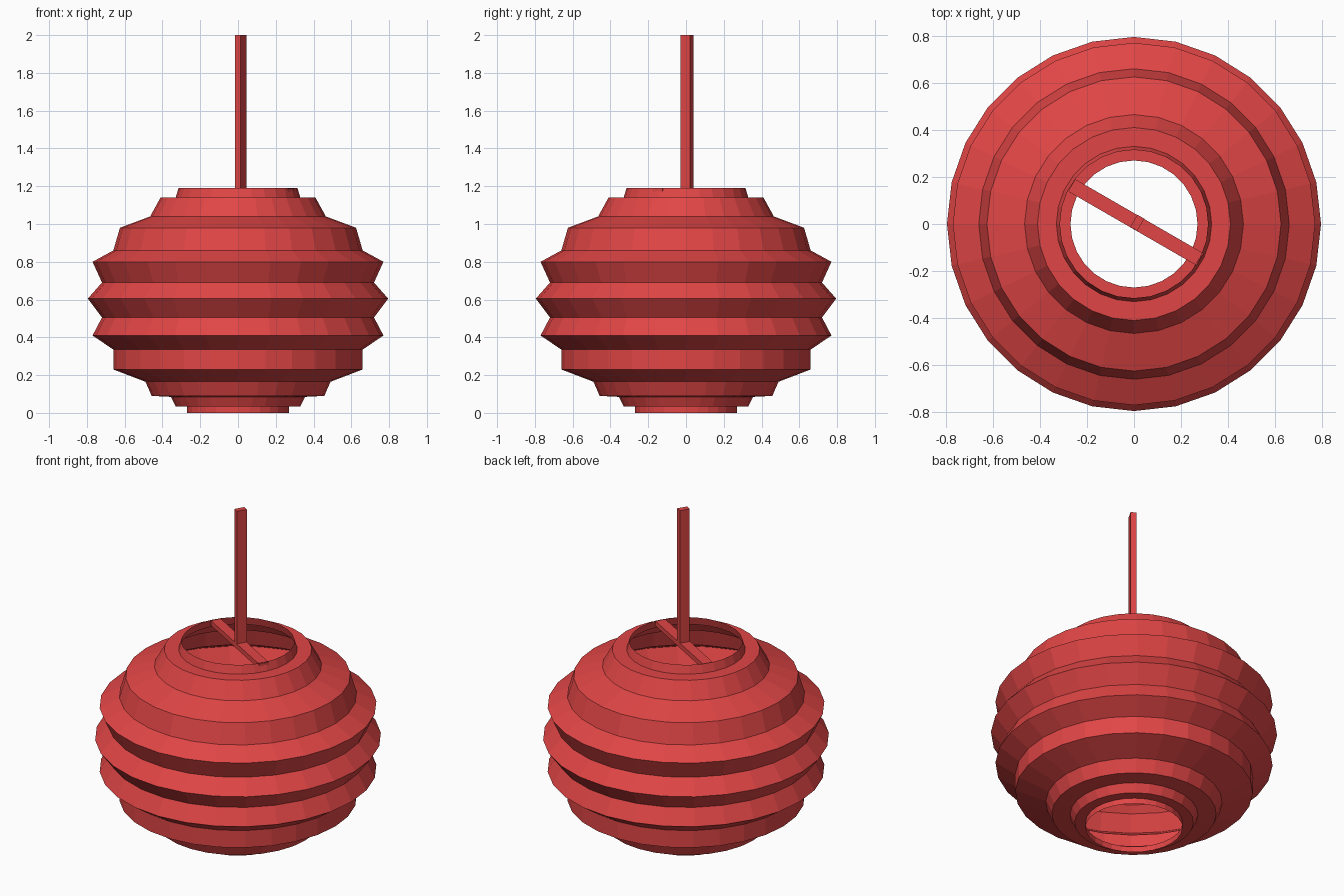
import bpy, bmesh, math
from mathutils import Matrix

if "Cube" in bpy.data.objects:
    bpy.data.objects.remove(bpy.data.objects["Cube"])

red = bpy.data.materials.new("red")
red.diffuse_color = (0.75, 0.06, 0.06, 1)
red.use_nodes = True
red.node_tree.nodes["Principled BSDF"].inputs["Base Color"].default_value = red.diffuse_color


def finish(name, bm):
    mesh = bpy.data.meshes.new(name)
    bm.to_mesh(mesh)
    bm.free()
    mesh.materials.append(red)
    obj = bpy.data.objects.new(name, mesh)
    bpy.context.collection.objects.link(obj)
    return obj


def box(name, size, centre, turn):
    bm = bmesh.new()
    bmesh.ops.create_cube(bm, size=1)
    place = (Matrix.Translation(centre) @ Matrix.Rotation(turn, 4, 'Z')
             @ Matrix.Diagonal((*size, 1)))
    bmesh.ops.transform(bm, matrix=place, verts=bm.verts)
    return finish(name, bm)


# Pleated open shade: radius and height up the profile
SIDES = 28
profile = [(0.27, 0), (0.27, 0.035), (0.33, 0.035), (0.355, 0.085), (0.457, 0.09),
           (0.49, 0.165), (0.66, 0.23), (0.66, 0.335), (0.77, 0.41), (0.72, 0.505),
           (0.795, 0.605), (0.72, 0.69), (0.77, 0.80), (0.66, 0.86), (0.625, 0.98),
           (0.465, 1.04), (0.41, 1.14), (0.33, 1.14), (0.315, 1.19)]
bm = bmesh.new()
rings = [[bm.verts.new((r * math.cos(2 * math.pi * i / SIDES),
                        r * math.sin(2 * math.pi * i / SIDES), z))
          for i in range(SIDES)] for r, z in profile]
for low, high in zip(rings, rings[1:]):
    for i in range(SIDES):
        j = (i + 1) % SIDES
        bm.faces.new((low[i], low[j], high[j], high[i]))
finish("pleated_shade", bm)

# Cross bar over the top opening, and the hanging stem
turn = math.radians(-30)
box("cross_bar", (0.63, 0.06, 0.03), (0.008, 0.007, 1.172), turn)
box("hanging_stem", (0.034, 0.06, 0.83), (0.014, 0.005, 1.585), turn)
